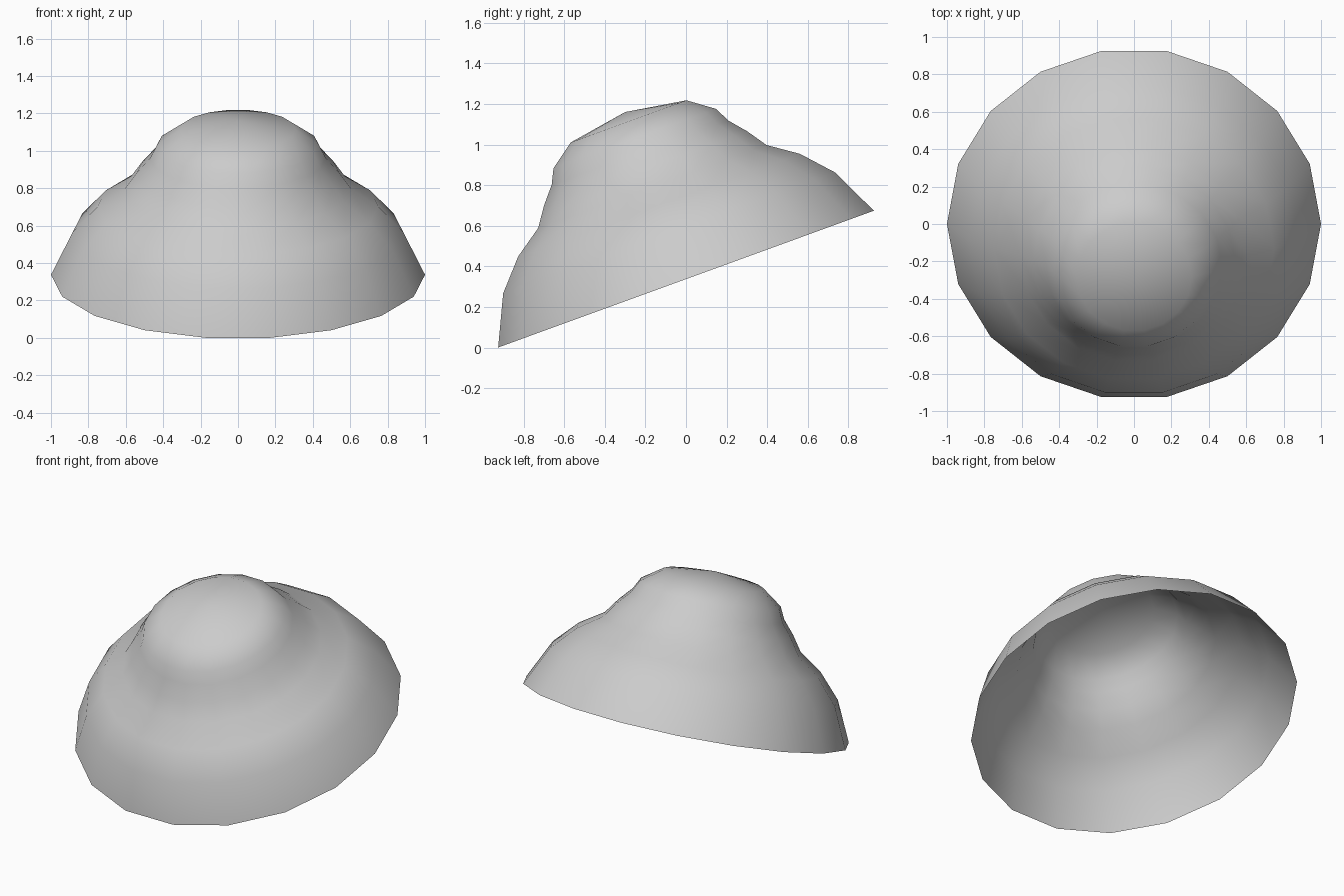
import bpy
import bmesh
from math import cos, sin, pi, radians
from mathutils import Matrix

if "Cube" in bpy.data.objects:
    bpy.data.objects.remove(bpy.data.objects["Cube"], do_unlink=True)

SIDES = 18
TILT = radians(20)
RIM_HEIGHT = 0.337

# Single plain grey
grey = bpy.data.materials.new("plain grey")
grey.use_nodes = True
color = (0.6, 0.6, 0.6, 1)
grey.diffuse_color = color
grey.node_tree.nodes["Principled BSDF"].inputs["Base Color"].default_value = color

# Bell profile as radius and height, from the open rim to the crown
profile = [(1, 0), (0.884, 0.242), (0.75, 0.388), (0.608, 0.485),
           (0.54, 0.582), (0.47, 0.663), (0.433, 0.737), (0.308, 0.827)]
APEX = 0.876

# Open bell shell: stacked rings closed by a shallow fan
bm = bmesh.new()
rings = []
for r, h in profile:
    angles = [2 * pi * i / SIDES for i in range(SIDES)]
    rings.append([bm.verts.new((r * cos(a), r * sin(a), h)) for a in angles])
apex = bm.verts.new((0, 0, APEX))
for i in range(SIDES):
    j = (i + 1) % SIDES
    for low, high in zip(rings, rings[1:]):
        bm.faces.new((low[i], low[j], high[j], high[i]))
    bm.faces.new((rings[-1][i], rings[-1][j], apex))

# Lean the bell towards the front and rest its rim on the ground
bm.transform(Matrix.Translation((0, 0, RIM_HEIGHT)) @ Matrix.Rotation(TILT, 4, "X"))
mesh = bpy.data.meshes.new("bell_shell")
bm.to_mesh(mesh)
bm.free()
mesh.materials.append(grey)
mesh.shade_smooth()
shell = bpy.data.objects.new("bell_shell", mesh)
bpy.context.collection.objects.link(shell)
